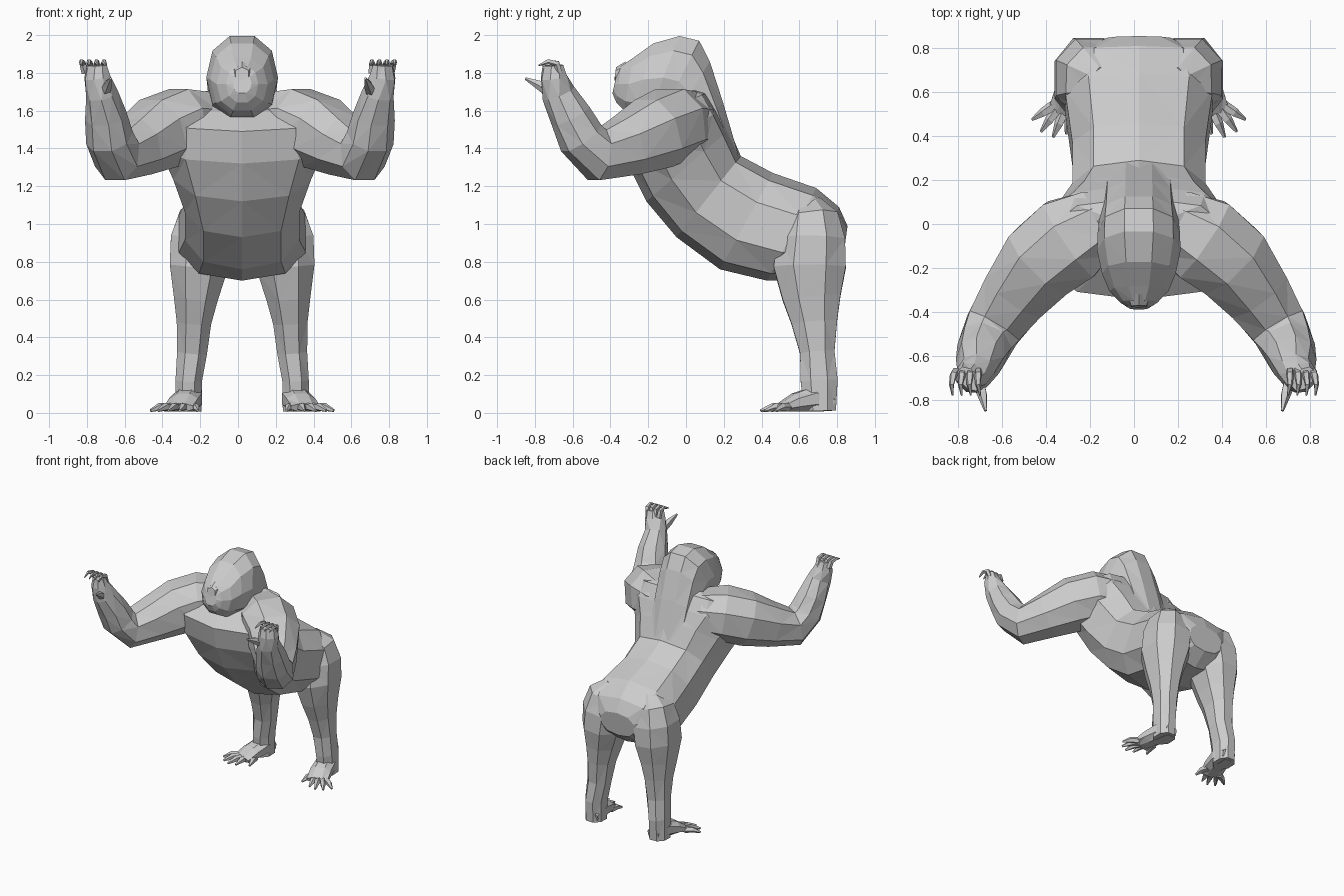
import bpy, bmesh, math
from mathutils import Vector

OFF = 0.022  # body sits slightly right of centre


def loft(name, rings, n=10, power=1.0, phase=0.5):
    """Skin rings of (centre, side vector, up vector) into a closed faceted mesh."""
    bm = bmesh.new()
    loops = []
    for c, u, v in rings:
        loop = []
        for i in range(n):
            a = 2 * math.pi * (i + phase) / n
            ca, sa = math.cos(a), math.sin(a)
            ca = math.copysign(abs(ca) ** power, ca)
            sa = math.copysign(abs(sa) ** power, sa)
            loop.append(bm.verts.new(c + u * ca + v * sa))
        loops.append(loop)
    for A, B in zip(loops, loops[1:]):
        for i in range(n):
            j = (i + 1) % n
            bm.faces.new((A[i], A[j], B[j], B[i]))
    bm.faces.new(loops[0][::-1])
    bm.faces.new(loops[-1])
    bmesh.ops.triangulate(bm, faces=[f for f in bm.faces if len(f.verts) == 4])
    bmesh.ops.recalc_face_normals(bm, faces=bm.faces)
    me = bpy.data.meshes.new(name)
    bm.to_mesh(me)
    bm.free()
    ob = bpy.data.objects.new(name, me)
    bpy.context.collection.objects.link(ob)
    return ob


def profile_loft(name, rows, **kw):
    """Rows: top y, top z, bottom y, bottom z, half width."""
    rings = []
    for ty, tz, by, bz, w in rows:
        t, b = Vector((OFF, ty, tz)), Vector((OFF, by, bz))
        rings.append(((t + b) / 2, Vector((w, 0, 0)), (t - b) / 2))
    return loft(name, rings, **kw)


def limb(name, rows, ref=(0, 0, 1), off=0.0, n=8, power=0.9):
    """Mirrored pair of tubes. Rows: x, y, z, half width, half depth."""
    ref = Vector(ref)
    pts = [Vector(r[:3]) for r in rows]
    for side, s in (("right", 1), ("left", -1)):
        rings = []
        for i, r in enumerate(rows):
            t = (pts[min(i + 1, len(pts) - 1)] - pts[max(i - 1, 0)]).normalized()
            u = t.cross(ref).normalized()
            v = u.cross(t)
            c, u, v = pts[i].copy(), u * r[3], v * r[4]
            for q in (c, u, v):
                q.x *= s
            c.x += off
            rings.append((c, u, v))
        loft(f"{side}_{name}", rings, n=n, power=power)


# Trunk from rump to broad chest
profile_loft("torso", [
    (0.855, 0.99, 0.83, 0.80, 0.15),
    (0.81, 1.09, 0.72, 0.71, 0.30),
    (0.69, 1.19, 0.43, 0.70, 0.35),
    (0.46, 1.27, 0.18, 0.76, 0.315),
    (0.29, 1.36, -0.05, 0.93, 0.315),
    (0.23, 1.50, -0.21, 1.12, 0.38),
    (0.18, 1.60, -0.31, 1.32, 0.46),
    (0.12, 1.70, -0.345, 1.49, 0.43),
    (0.06, 1.72, -0.22, 1.59, 0.25)], n=10, power=0.8)

# Head with high crest and thick nape
profile_loft("head", [
    (0.28, 1.37, 0.12, 1.33, 0.17),
    (0.20, 1.65, 0.0, 1.45, 0.175),
    (0.13, 1.87, -0.08, 1.51, 0.18),
    (0.075, 1.98, -0.15, 1.53, 0.187),
    (-0.03, 2.005, -0.21, 1.545, 0.19),
    (-0.17, 1.965, -0.28, 1.565, 0.168),
    (-0.28, 1.885, -0.33, 1.595, 0.135),
    (-0.345, 1.84, -0.37, 1.64, 0.085),
    (-0.365, 1.80, -0.39, 1.69, 0.05)], n=10, power=0.9, phase=0)

# Small nose
profile_loft("nose", [
    (-0.32, 1.86, -0.33, 1.76, 0.06),
    (-0.37, 1.83, -0.38, 1.76, 0.04)], n=6)

# Raised arms: shoulder, elbow, forearm, palm
limb("arm", [
    (0.05, 0.04, 1.52, 0.10, 0.12),
    (0.18, 0.00, 1.53, 0.17, 0.18),
    (0.30, -0.07, 1.53, 0.215, 0.20),
    (0.43, -0.17, 1.48, 0.20, 0.20),
    (0.55, -0.32, 1.41, 0.165, 0.165),
    (0.65, -0.47, 1.365, 0.14, 0.145),
    (0.69, -0.555, 1.455, 0.125, 0.125),
    (0.71, -0.61, 1.57, 0.11, 0.11),
    (0.73, -0.675, 1.69, 0.082, 0.09),
    (0.755, -0.70, 1.78, 0.075, 0.065),
    (0.76, -0.705, 1.84, 0.065, 0.04)], off=0.01)

# Curled fingers and thumb
for i in range(4):
    x = 0.71 + 0.033 * i
    limb(f"finger_{i + 1}", [
        (x, -0.67, 1.80, 0.018, 0.02),
        (x + 0.004 * i, -0.685, 1.85, 0.019, 0.018),
        (x + 0.007 * i, -0.73, 1.86, 0.014, 0.012),
        (x + 0.009 * i - 0.01, -0.78, 1.84, 0.004, 0.004)], ref=(1, 0, 0.1), n=5)
limb("thumb", [
    (0.71, -0.71, 1.69, 0.03, 0.03),
    (0.69, -0.775, 1.735, 0.024, 0.026),
    (0.675, -0.85, 1.77, 0.007, 0.007)], n=5)

# Legs from hip to heel
limb("leg", [
    (0.16, 0.64, 1.11, 0.07, 0.08),
    (0.20, 0.66, 1.03, 0.145, 0.155),
    (0.215, 0.665, 0.92, 0.175, 0.19),
    (0.23, 0.655, 0.77, 0.165, 0.205),
    (0.245, 0.665, 0.61, 0.125, 0.165),
    (0.255, 0.68, 0.48, 0.098, 0.13),
    (0.265, 0.695, 0.32, 0.085, 0.098),
    (0.283, 0.705, 0.17, 0.075, 0.105),
    (0.285, 0.71, 0.01, 0.075, 0.09)], ref=(0, 1, 0), off=OFF)

# Feet and splayed toes
limb("foot", [
    (0.275, 0.78, 0.05, 0.055, 0.045),
    (0.285, 0.68, 0.075, 0.08, 0.072),
    (0.31, 0.58, 0.055, 0.085, 0.052),
    (0.335, 0.50, 0.028, 0.085, 0.024)], off=OFF)
for i, (bx, by, tx, ty) in enumerate([
        (0.26, 0.56, 0.235, 0.45), (0.305, 0.53, 0.33, 0.41), (0.335, 0.52, 0.39, 0.395),
        (0.365, 0.53, 0.445, 0.42), (0.385, 0.54, 0.485, 0.475)]):
    limb(f"toe_{i + 1}", [
        (bx, by, 0.03, 0.025, 0.025),
        ((bx + tx) / 2, (by + ty) / 2, 0.032, 0.022, 0.022),
        (tx, ty, 0.012, 0.007, 0.008)], off=OFF, n=5)
